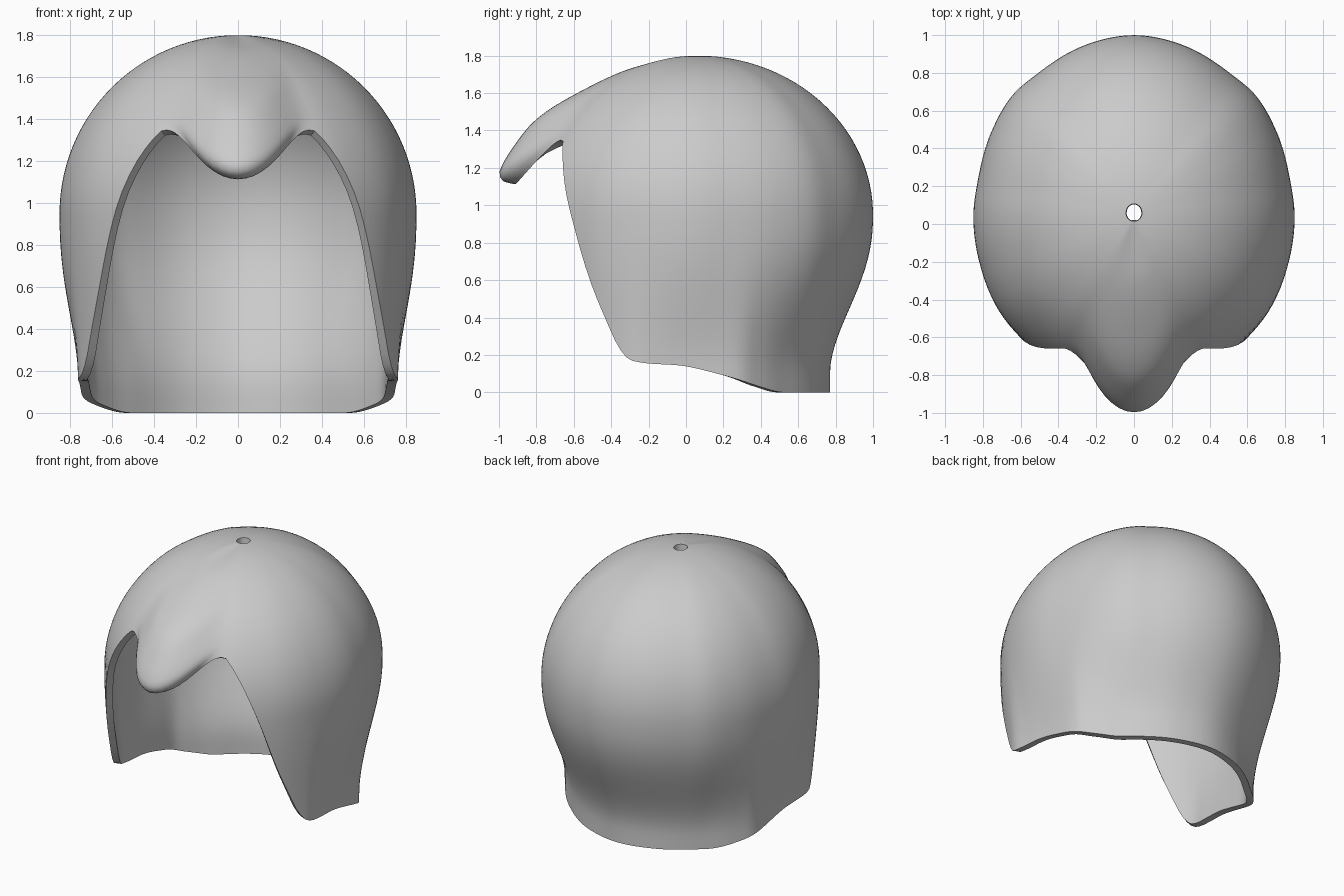
import bpy, bmesh, math

if "Cube" in bpy.data.objects:
    bpy.data.objects.remove(bpy.data.objects["Cube"])

CY = 0.06            # crown axis (y)
ZM, H = 0.95, 0.85   # widest level and dome height
COLS, ROWS = 160, 44


def smooth(pts, x):
    """Smooth curve through (x, y) points."""
    n = len(pts)
    if x <= pts[0][0]:
        return pts[0][1]
    if x >= pts[-1][0]:
        return pts[-1][1]

    def slope(i):
        a, b = pts[max(i - 1, 0)], pts[min(i + 1, n - 1)]
        return 0 if i in (0, n - 1) else (b[1] - a[1]) / (b[0] - a[0])
    i = max(k for k in range(n - 1) if pts[k][0] <= x)
    (x0, y0), (x1, y1) = pts[i], pts[i + 1]
    d = x1 - x0
    t = (x - x0) / d
    return ((2*t**3 - 3*t*t + 1) * y0 + (t**3 - 2*t*t + t) * d * slope(i)
            + (3*t*t - 2*t**3) * y1 + (t**3 - t*t) * d * slope(i + 1))


# Curves by angle from the front (degrees): widest radius, bottom radius, rim height
WIDE = [(0, .91), (27, .91), (41, .895), (53, .885), (62, .873), (72, .86), (90, .85),
        (103, .845), (120, .869), (134, .895), (146, .897), (164, .925), (180, .94)]
BASE = [(0, .84), (64, .832), (75, .785), (85, .757), (95, .752), (108, .765),
        (117, .74), (134, .70), (160, .70), (180, .71)]
RIM = [(0, 1.35), (26, 1.35), (31, 1.27), (35.5, 1.15), (41, .95), (49, .6), (55.6, .37),
       (60, .24), (65, .17), (85, .14), (101, .09), (117, .03), (130, 0), (180, 0)]
# Front peak profile, by fraction from crown to tip
PEAK_R = [(0, .045), (.24, .36), (.48, .66), (.66, .86), (.81, .985), (.91, 1.057),
          (.95, 1.04), (1, .97)]
PEAK_Z = [(0, 1.799), (.24, 1.73), (.48, 1.59), (.66, 1.46), (.81, 1.31), (.91, 1.18),
          (.95, 1.13), (1, 1.113)]


def shell_point(deg, s):
    a = abs(deg)
    wide, base, rim = smooth(WIDE, a), smooth(BASE, a), max(0, smooth(RIM, a))
    t0 = 0.05
    t1 = math.acos((rim - ZM) / H) if rim > ZM else math.pi / 2 + (ZM - rim) / H
    t = t0 + (t1 - t0) * s
    if t < math.pi / 2:
        r, z = wide * math.sin(t), ZM + H * math.cos(t)
    else:
        z = ZM - (t - math.pi / 2) * H
        u = min(1, (ZM - z) / H) ** 1.2
        r = base + (wide - base) * (1 - 3*u*u + 2*u**3)
    if a < 27:
        w = 0.5 + 0.5 * math.cos(math.pi * a / 27)
        r += (smooth(PEAK_R, s) - r) * w
        z += (smooth(PEAK_Z, s) - z) * w
    th = math.radians(deg)
    return (r * math.sin(th), CY - r * math.cos(th), z)


# Helmet shell: columns from the crown hole down to the rim
bm = bmesh.new()
grid = [[bm.verts.new(shell_point(-180 + 360 * c / COLS, r / ROWS)) for r in range(ROWS + 1)]
        for c in range(COLS)]
for c in range(COLS):
    p, q = grid[c], grid[(c + 1) % COLS]
    for r in range(ROWS):
        bm.faces.new((p[r], p[r + 1], q[r + 1], q[r]))
bm.normal_update()
if sum(f.normal.z for f in bm.faces if f.calc_center_median().z > 1.6) < 0:
    bmesh.ops.reverse_faces(bm, faces=bm.faces[:])
mesh = bpy.data.meshes.new("helmet_shell")
bm.to_mesh(mesh)
bm.free()
shell = bpy.data.objects.new("helmet_shell", mesh)
bpy.context.collection.objects.link(shell)

# Wall thickness, inward
solid = shell.modifiers.new("wall", 'SOLIDIFY')
solid.thickness = 0.045
solid.offset = -1
bpy.context.view_layer.objects.active = shell
shell.select_set(True)
bpy.ops.object.modifier_apply(modifier="wall")
bpy.ops.object.shade_smooth_by_angle(angle=math.radians(40))
